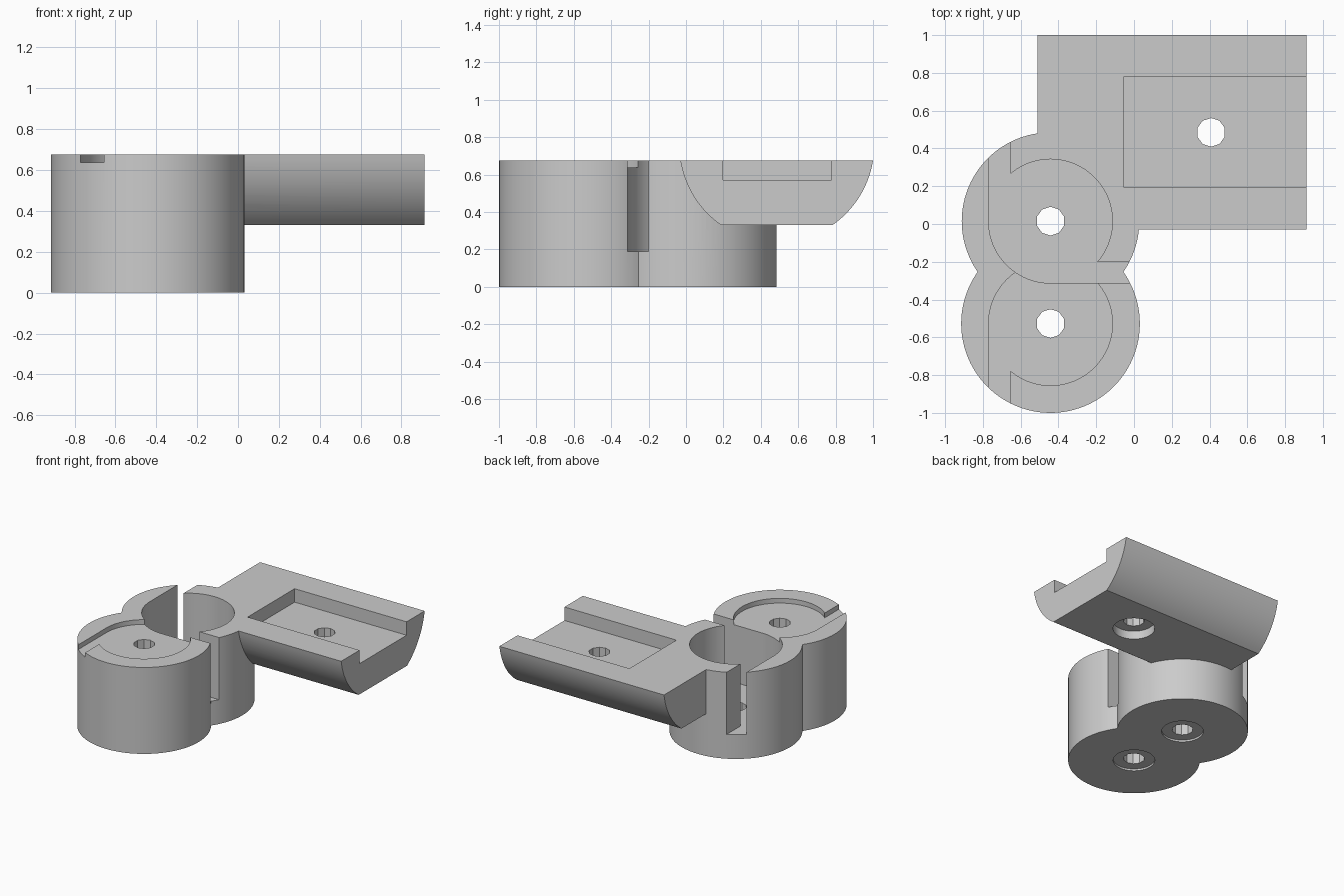
import bpy, bmesh, math
from mathutils import Matrix, Vector

old = bpy.data.objects.get("Cube")
if old:
    bpy.data.objects.remove(old, do_unlink=True)

TOP = 0.675
CX, BACK_Y, FRONT_Y = -0.442, 0.015, -0.527
PLATE_Y = 0.485

grey = bpy.data.materials.new("plain_grey")
grey.use_nodes = True
colour = (0.6, 0.6, 0.6, 1)
grey.diffuse_color = colour
grey.node_tree.nodes["Principled BSDF"].inputs["Base Color"].default_value = colour


def finish(name, bm):
    mesh = bpy.data.meshes.new(name)
    bmesh.ops.recalc_face_normals(bm, faces=bm.faces)
    bm.to_mesh(mesh)
    bm.free()
    mesh.materials.append(grey)
    obj = bpy.data.objects.new(name, mesh)
    bpy.context.collection.objects.link(obj)
    return obj


def box(name, x0, x1, y0, y1, z0, z1):
    bm = bmesh.new()
    bmesh.ops.create_cube(bm, size=1)
    for v in bm.verts:
        v.co = Vector(((x0 + x1) / 2 + v.co.x * (x1 - x0),
                       (y0 + y1) / 2 + v.co.y * (y1 - y0),
                       (z0 + z1) / 2 + v.co.z * (z1 - z0)))
    return finish(name, bm)


def cylinder(name, x, y, r, z0, z1, sides=96):
    bm = bmesh.new()
    bmesh.ops.create_cone(bm, cap_ends=True, segments=sides, radius1=r, radius2=r,
                          depth=z1 - z0, matrix=Matrix.Translation((x, y, (z0 + z1) / 2)))
    return finish(name, bm)


def combine(target, tool, operation):
    mod = target.modifiers.new("join_or_cut", "BOOLEAN")
    mod.operation, mod.solver, mod.object = operation, "EXACT", tool
    bpy.context.view_layer.objects.active = target
    bpy.ops.object.modifier_apply(modifier=mod.name)
    bpy.data.objects.remove(tool, do_unlink=True)


# Mounting plate: flat top, rounded underside, extruded along x
def mounting_plate():
    bm = bmesh.new()
    radius, centre_z, low = 0.5215, 0.758, 0.33
    a0 = math.asin((TOP - centre_z) / radius)
    a1 = math.asin((low - centre_z) / radius)
    side = [a0 + (a1 - a0) * i / 16 for i in range(17)]
    right = [(radius * math.cos(a), centre_z + radius * math.sin(a)) for a in side]
    left = [(-y, z) for y, z in reversed(right)]
    face = bm.faces.new([bm.verts.new((-0.51, PLATE_Y + y, z)) for y, z in right + left])
    new = bmesh.ops.extrude_face_region(bm, geom=[face])["geom"]
    bmesh.ops.translate(bm, vec=(1.422, 0, 0),
                        verts=[g for g in new if isinstance(g, bmesh.types.BMVert)])
    return finish("mounting_plate", bm)


# Two joined drums and the plate
body = cylinder("bracket_body", CX, BACK_Y, 0.47, 0, TOP)
combine(body, cylinder("front_drum", CX, FRONT_Y, 0.473, 0, TOP), "UNION")
combine(body, mounting_plate(), "UNION")

OVER = 0.8
FLOOR, SHALLOW = 0.19, 0.638
cutters = [
    # Deep cup with two tangent slots
    cylinder("cup", CX, BACK_Y, 0.328, FLOOR, OVER),
    box("side_slot", CX, 0.2, -0.313, -0.2, FLOOR, OVER),
    box("back_slot", -0.77, -0.655, BACK_Y, 0.6, FLOOR, OVER),
    # Shallow seat with its groove
    cylinder("seat", CX, FRONT_Y, 0.328, SHALLOW, OVER),
    box("front_groove", -0.77, -0.655, -1.1, FRONT_Y, SHALLOW, OVER),
    # Open channel in the plate
    box("channel", -0.055, 1.1, 0.197, 0.777, 0.57, OVER),
]
# Screw holes with counterbores underneath
for x, y, under in ((CX, BACK_Y, 0.015), (CX, FRONT_Y, 0.015), (0.408, PLATE_Y, 0.395)):
    cutters.append(cylinder("screw_hole", x, y, 0.076, -0.1, OVER, 10))
    cutters.append(cylinder("counterbore", x, y, 0.15, -0.1 if under < 0.1 else 0.2, under, 48))
# The plate hole must not reach the drums, and it does not
for tool in cutters:
    combine(body, tool, "DIFFERENCE")

bpy.ops.object.select_all(action="DESELECT")
body.select_set(True)
bpy.context.view_layer.objects.active = body
bpy.ops.object.shade_smooth_by_angle(angle=math.radians(25))
